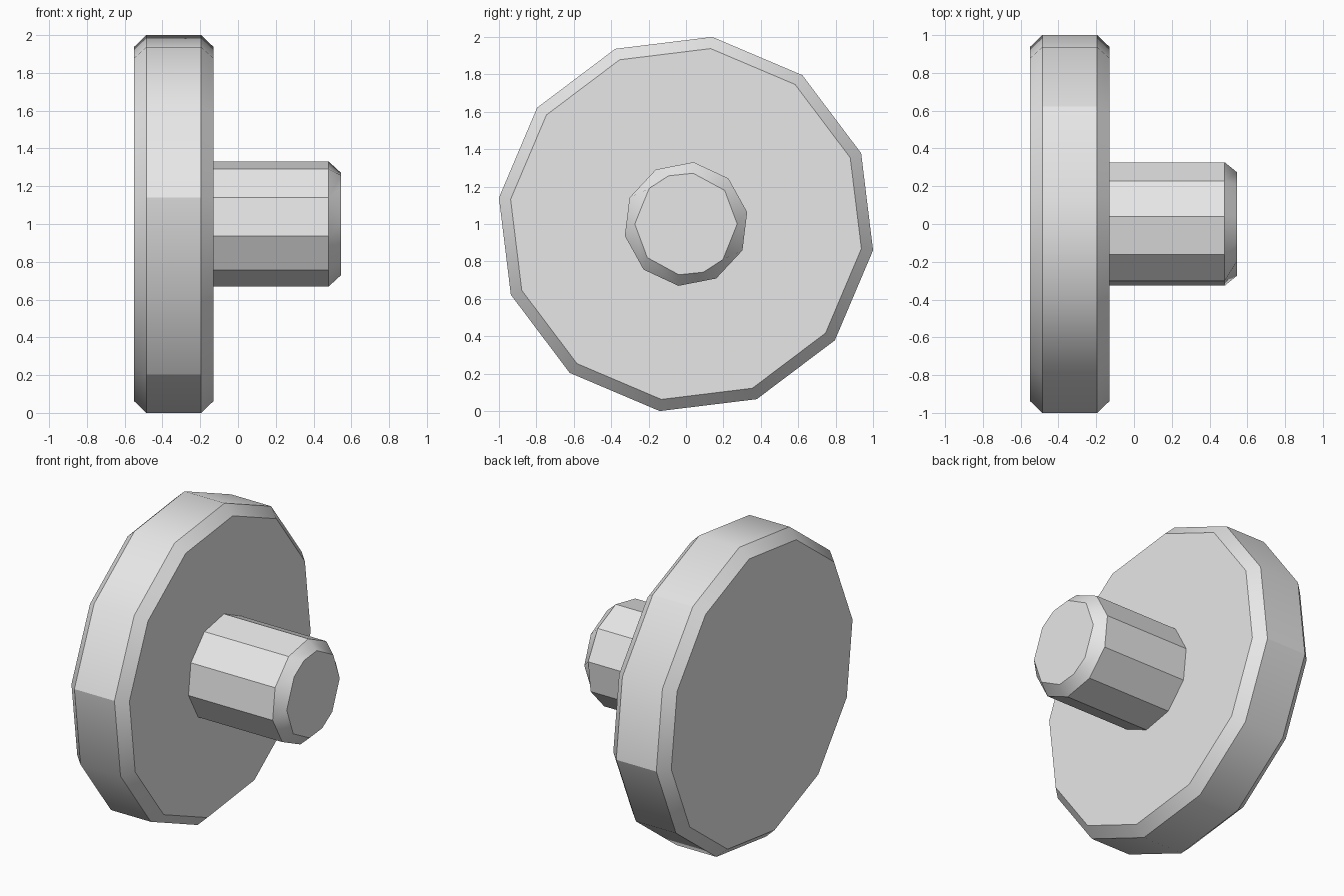
import bpy, bmesh, math

old = bpy.data.objects.get("Cube")
if old:
    bpy.data.objects.remove(old, do_unlink=True)

# Single plain material
grey = bpy.data.materials.new("light grey")
grey.use_nodes = True
colour = (0.8, 0.8, 0.8, 1.0)
grey.diffuse_color = colour
grey.node_tree.nodes["Principled BSDF"].inputs["Base Color"].default_value = colour


def loft(name, rings, creases=()):
    """Loft rings of (x, radius, angles) along x and cap both ends.
    Steep edges, and lengthwise edges at the crease angles, stay sharp."""
    bm = bmesh.new()
    loops = []
    for x, r, angles in rings:
        loops.append([bm.verts.new((x, r * math.cos(math.radians(a)),
                                    1 + r * math.sin(math.radians(a)))) for a in angles])
    n = len(loops[0])
    for a, b in zip(loops, loops[1:]):
        for i in range(n):
            j = (i + 1) % n
            bm.faces.new((a[i], a[j], b[j], b[i]))
    bm.faces.new(loops[0])
    bm.faces.new(loops[-1])
    bmesh.ops.recalc_face_normals(bm, faces=bm.faces)
    for f in bm.faces:
        f.smooth = True
    for e in bm.edges:
        e.smooth = e.calc_face_angle(0) < math.radians(32)
        d = e.verts[0].co - e.verts[1].co
        if abs(d.x) > 0.2:
            mid = (e.verts[0].co + e.verts[1].co) / 2
            angle = math.degrees(math.atan2(mid.z - 1, mid.y)) % 180
            if any(abs(angle - c) < 5 for c in creases):
                e.smooth = False
    mesh = bpy.data.meshes.new(name)
    bm.to_mesh(mesh)
    bm.free()
    mesh.materials.append(grey)
    obj = bpy.data.objects.new(name, mesh)
    bpy.context.collection.objects.link(obj)
    return obj


def both_halves(half):
    return half + [a - 180 for a in half]


# Twelve-sided disc with chamfered rims
disc = [82 - 30 * i for i in range(12)]
loft("wheel_disc", [(-0.55, 0.947, disc), (-0.485, 1.01, disc),
                    (-0.195, 1.01, disc), (-0.13, 0.947, disc)], creases=(52, 172))

# Ten-sided axle with a slightly uneven chamfered tip
shaft = [83 - 36 * i for i in range(10)]
tip = both_halves([82, 41, 0, -44, -70])
loft("axle_stub", [(-0.2, 0.333, shaft), (0.48, 0.333, shaft), (0.545, 0.274, tip)])
